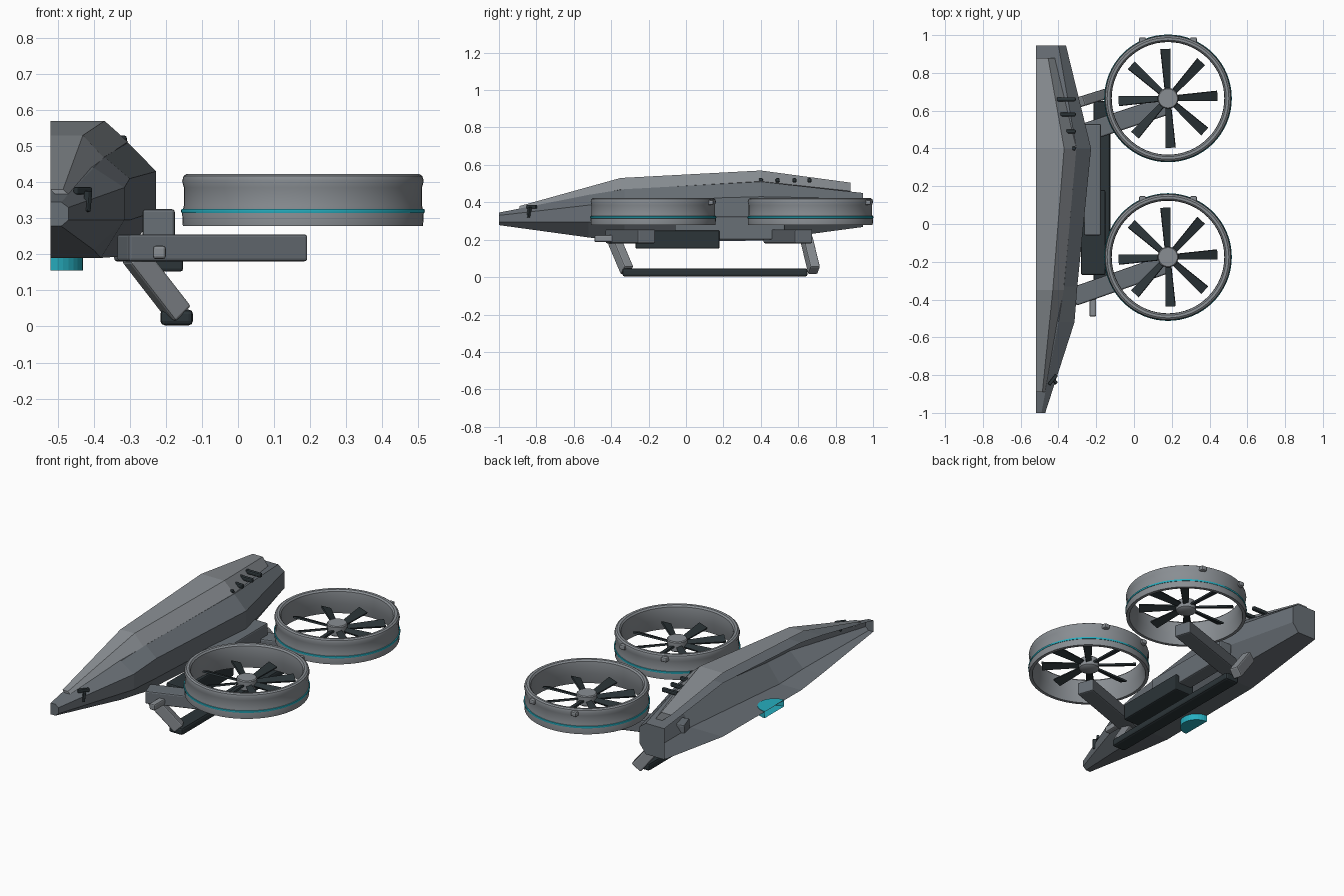
import bpy, bmesh, math
from mathutils import Vector, Matrix

if "Cube" in bpy.data.objects:
    bpy.data.objects.remove(bpy.data.objects["Cube"])

CUT = -0.52  # the body is an open half, cut along this plane


def material(name, col):
    m = bpy.data.materials.new(name)
    m.diffuse_color = (*col, 1)
    m.use_nodes = True
    m.node_tree.nodes["Principled BSDF"].inputs["Base Color"].default_value = m.diffuse_color
    return m


CYAN = material("cyan", (0.02, 0.42, 0.52))
DARK = material("dark", (0.025, 0.035, 0.04))
GREY = material("grey", (0.14, 0.16, 0.18))
LIGHT = material("light_grey", (0.25, 0.27, 0.29))


def finish(bm, name, mat, bevel=0, smooth=False, recalc=True):
    if recalc:
        bmesh.ops.recalc_face_normals(bm, faces=bm.faces[:])
    me = bpy.data.meshes.new(name)
    bm.to_mesh(me)
    bm.free()
    ob = bpy.data.objects.new(name, me)
    bpy.context.collection.objects.link(ob)
    me.materials.append(mat)
    if bevel:
        b = ob.modifiers.new("bevel", 'BEVEL')
        b.width = bevel
        b.segments = 2
    if smooth:
        bpy.ops.object.select_all(action='DESELECT')
        ob.select_set(True)
        bpy.context.view_layer.objects.active = ob
        bpy.ops.object.shade_smooth_by_angle(angle=math.radians(35))
    return ob


def loft(name, sections, mat):
    """Open half shell through (y, [(x, z), ...]) sections, ends capped."""
    bm = bmesh.new()
    rows = [[bm.verts.new((x, y, z)) for x, z in pts] for y, pts in sections]
    for a, b in zip(rows, rows[1:]):
        for i in range(len(a) - 1):
            bm.faces.new((a[i], a[i + 1], b[i + 1], b[i]))
    bm.faces.new(rows[0])
    bm.faces.new(rows[-1])
    return finish(bm, name, mat)


def box(name, lo, hi, mat, bevel=0.008):
    lo, hi = Vector(lo), Vector(hi)
    bm = bmesh.new()
    bmesh.ops.create_cube(bm, size=1, matrix=Matrix.Translation((lo + hi) / 2)
                          @ Matrix.Diagonal((*(hi - lo), 1)))
    return finish(bm, name, mat, bevel)


def beam(name, a, b, width, height, mat, bevel=0.008):
    """Box running from a to b."""
    a, b = Vector(a), Vector(b)
    x = (b - a).normalized()
    y = Vector((0, 0, 1)).cross(x).normalized()
    rot = Matrix((x, y, x.cross(y))).transposed().to_4x4()
    bm = bmesh.new()
    bmesh.ops.create_cube(bm, size=1, matrix=Matrix.Translation((a + b) / 2) @ rot
                          @ Matrix.Diagonal(((b - a).length, width, height, 1)))
    return finish(bm, name, mat, bevel)


def lathe(name, centre, profile, mat, n=64, closed=True):
    """Revolve (r, z) points about a vertical axis."""
    bm = bmesh.new()
    cx, cy = centre
    rings = [[bm.verts.new((cx + r * math.cos(2 * math.pi * k / n),
                            cy + r * math.sin(2 * math.pi * k / n), z))
              for k in range(n)] for r, z in profile]
    pairs = list(zip(rings, rings[1:]))
    if closed:
        pairs.append((rings[-1], rings[0]))
    else:
        bm.faces.new(rings[0])
        bm.faces.new(rings[-1])
    for a, b in pairs:
        for k in range(n):
            j = (k + 1) % n
            bm.faces.new((a[k], a[j], b[j], b[k]))
    return finish(bm, name, mat, smooth=True)


def hull_section(y, top_x, top, side_x, hi, lo, bot_x, bot):
    return y, [(CUT, top), (top_x, top), (side_x, hi), (side_x, lo), (bot_x, bot), (CUT, bot)]


# Faceted hull
loft("hull", [
    hull_section(-1.0, -0.49, 0.345, -0.47, 0.33, 0.295, -0.49, 0.278),
    hull_section(-0.52, -0.40, 0.44, -0.315, 0.385, 0.295, -0.40, 0.212),
    hull_section(-0.33, -0.37, 0.47, -0.30, 0.41, 0.295, -0.38, 0.19),
    hull_section(0.40, -0.305, 0.51, -0.227, 0.43, 0.32, -0.31, 0.195),
    hull_section(0.945, -0.40, 0.45, -0.36, 0.42, 0.32, -0.40, 0.268)], GREY)


def canopy_section(y, top_x, top, base_x, base):
    return y, [(CUT, top), (top_x, top), (base_x, base), (base_x - 0.02, base - 0.02)]


# Raised canopy on the hull
loft("canopy", [
    canopy_section(-0.89, -0.485, 0.38, -0.465, 0.362),
    canopy_section(-0.35, -0.43, 0.53, -0.372, 0.468),
    canopy_section(0.40, -0.37, 0.57, -0.305, 0.512),
    canopy_section(0.88, -0.455, 0.505, -0.42, 0.46)], LIGHT)

# Canopy vents and nose probe
for i, (y, x0) in enumerate([(0.40, -0.345), (0.49, -0.37), (0.58, -0.40), (0.66, -0.41)]):
    box(f"vent_{i}", (x0, y - 0.011, 0.505), (-0.308, y + 0.011, 0.53), DARK)
beam("nose_probe_bar", (-0.45, -0.85, 0.376), (-0.41, -0.80, 0.376), 0.018, 0.02, DARK, 0.004)
beam("nose_probe_stem", (-0.415, -0.835, 0.375), (-0.42, -0.84, 0.318), 0.022, 0.014, DARK, 0.004)

# Side pod, battery box and landing skid
box("side_pod", (-0.265, -0.06, 0.20), (-0.175, 0.53, 0.325), GREY)
box("battery_box", (-0.28, -0.27, 0.152), (-0.152, 0.18, 0.25), DARK)
box("skid", (-0.215, -0.34, 0.003), (-0.125, 0.65, 0.047), DARK, 0.012)
box("arm_lug", (-0.236, -0.49, 0.187), (-0.2, -0.36, 0.224), LIGHT)

# Legs
beam("front_leg", (-0.29, -0.385, 0.20), (-0.162, -0.315, 0.035), 0.055, 0.065, LIGHT)
beam("rear_leg", (-0.29, 0.645, 0.20), (-0.162, 0.685, 0.035), 0.055, 0.065, LIGHT)

# Belly lens: half disc flush with the cut plane
bm = bmesh.new()
arc = [(CUT + 0.09 * math.cos(t), -0.08 + 0.09 * math.sin(t))
       for t in (math.pi * (k / 16 - 0.5) for k in range(17))]
low = [bm.verts.new((x, y, 0.155)) for x, y in arc]
high = [bm.verts.new((x, y, 0.195)) for x, y in arc]
bm.faces.new(low)
bm.faces.new(high)
for k in range(16):
    bm.faces.new((low[k], low[k + 1], high[k + 1], high[k]))
finish(bm, "belly_lens", CYAN)

# Arms and ducted fans
for tag, fy, root in (("front", -0.175, (-0.32, -0.385)), ("rear", 0.665, (-0.33, 0.46))):
    c = (0.18, fy)
    tip_y = fy - 0.035
    beam(f"{tag}_arm", (*root, 0.218), (0.178, tip_y, 0.218), 0.10, 0.075, GREY)
    lathe(f"{tag}_duct", c, [
        (0.315, 0.278), (0.333, 0.278), (0.335, 0.315), (0.330, 0.335), (0.330, 0.385),
        (0.335, 0.403), (0.331, 0.417), (0.322, 0.423), (0.308, 0.422), (0.300, 0.413),
        (0.298, 0.395), (0.300, 0.34)], LIGHT)
    lathe(f"{tag}_light_band", c, [(0.325, 0.313), (0.337, 0.315), (0.338, 0.320),
                                   (0.337, 0.325), (0.325, 0.327)], CYAN)
    lathe(f"{tag}_hub", c, [(0.04, 0.305), (0.055, 0.315), (0.055, 0.365), (0.05, 0.37)],
          LIGHT, 32, False)
    # Pitched blades, wider at the tip
    bm = bmesh.new()
    for k in range(8):
        rot = (Matrix.Translation((*c, 0.338)) @ Matrix.Rotation(math.radians(45 * k + 3), 4, 'Z')
               @ Matrix.Rotation(math.radians(20), 4, 'X'))
        geo = bmesh.ops.create_cube(bm, size=1)["verts"]
        for v in geo:
            outer = v.co.x > 0
            v.co = rot @ Vector((0.262 if outer else 0.045, v.co.y * (0.055 if outer else 0.03),
                                 v.co.z * 0.01))
    finish(bm, f"{tag}_blades", DARK)
    # Rim bumps
    for s in (-1, 1):
        x, y = 0.18 + s * 0.135, fy + 0.305
        box(f"{tag}_rim_bump_{s}", (x - 0.018, y - 0.018, 0.385), (x + 0.018, y + 0.018, 0.413), LIGHT)
